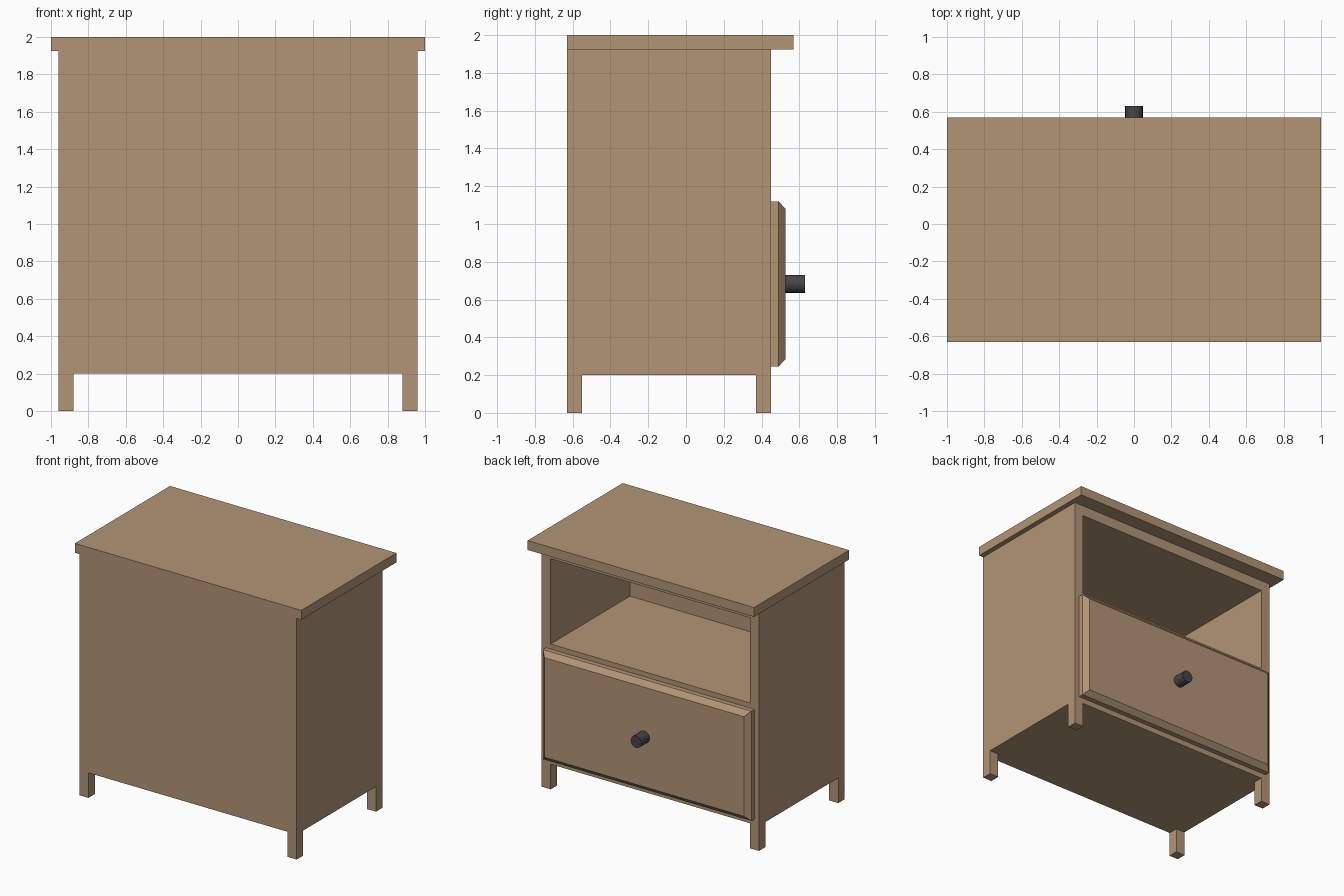
import bpy, bmesh, math

if "Cube" in bpy.data.objects:
    bpy.data.objects.remove(bpy.data.objects["Cube"])

def material(name, rgb):
    m = bpy.data.materials.new(name)
    m.diffuse_color = (*rgb, 1)
    m.use_nodes = True
    m.node_tree.nodes["Principled BSDF"].inputs["Base Color"].default_value = m.diffuse_color
    return m

WOOD = material("light brown wood", (0.45, 0.30, 0.18))
DARK = material("dark metal", (0.065, 0.058, 0.068))

def finish(name, bm, mat):
    bmesh.ops.recalc_face_normals(bm, faces=bm.faces)
    me = bpy.data.meshes.new(name)
    bm.to_mesh(me)
    bm.free()
    me.materials.append(mat)
    ob = bpy.data.objects.new(name, me)
    bpy.context.collection.objects.link(ob)
    return ob

def box(name, x, y, z, mat=WOOD):
    bm = bmesh.new()
    bmesh.ops.create_cube(bm, size=1)
    for v in bm.verts:
        v.co = [r[0] if c < 0 else r[1] for c, r in zip(v.co, (x, y, z))]
    return finish(name, bm, mat)

BACK, FRONT, T = -0.63, 0.45, 0.08   # case depth limits, panel thickness
W, BOTTOM, TOP = 0.96, 0.20, 1.925

# table top, overhanging on the drawer side
box("table_top", (-1, 1), (BACK, 0.57), (TOP, 2))

# side panels and legs
for s, side in ((-1, "left"), (1, "right")):
    xs = sorted((s * W, s * (W - T)))
    box(side + "_side_panel", xs, (BACK, FRONT), (BOTTOM, TOP))
    box(side + "_front_leg", xs, (BACK, BACK + T), (0, BOTTOM))
    box(side + "_rear_leg", xs, (FRONT - T, FRONT), (0, BOTTOM))

# closed panel and horizontal boards
inner = (T - W, W - T)
box("closed_panel", inner, (BACK, BACK + T), (BOTTOM, TOP))
for name, z0, z1 in (("bottom_board", BOTTOM, BOTTOM + T),
                     ("shelf_board", 1.08, 1.16),
                     ("upper_board", 1.84, TOP)):
    box(name, inner, (BACK + T, FRONT), (z0, z1))

# drawer front with chamfered rim
bm = bmesh.new()
rings = []
for y, inset in ((FRONT, 0), (0.49, 0), (0.527, 0.04)):
    x, z0, z1 = 0.92 - inset, 0.245 + inset, 1.12 - inset
    rings.append([bm.verts.new(p) for p in ((-x, y, z0), (x, y, z0), (x, y, z1), (-x, y, z1))])
for a, b in zip(rings, rings[1:]):
    for i in range(4):
        j = (i + 1) % 4
        bm.faces.new((a[i], a[j], b[j], b[i]))
bm.faces.new(rings[0])
bm.faces.new(rings[-1])
finish("drawer_front", bm, WOOD)

# round knob
bpy.ops.mesh.primitive_cylinder_add(vertices=16, radius=0.048, depth=0.105,
                                    location=(0, 0.5775, 0.683),
                                    rotation=(math.pi / 2, 0, 0))
knob = bpy.context.object
knob.name = "drawer_knob"
knob.data.materials.append(DARK)
bpy.ops.object.shade_smooth_by_angle()
